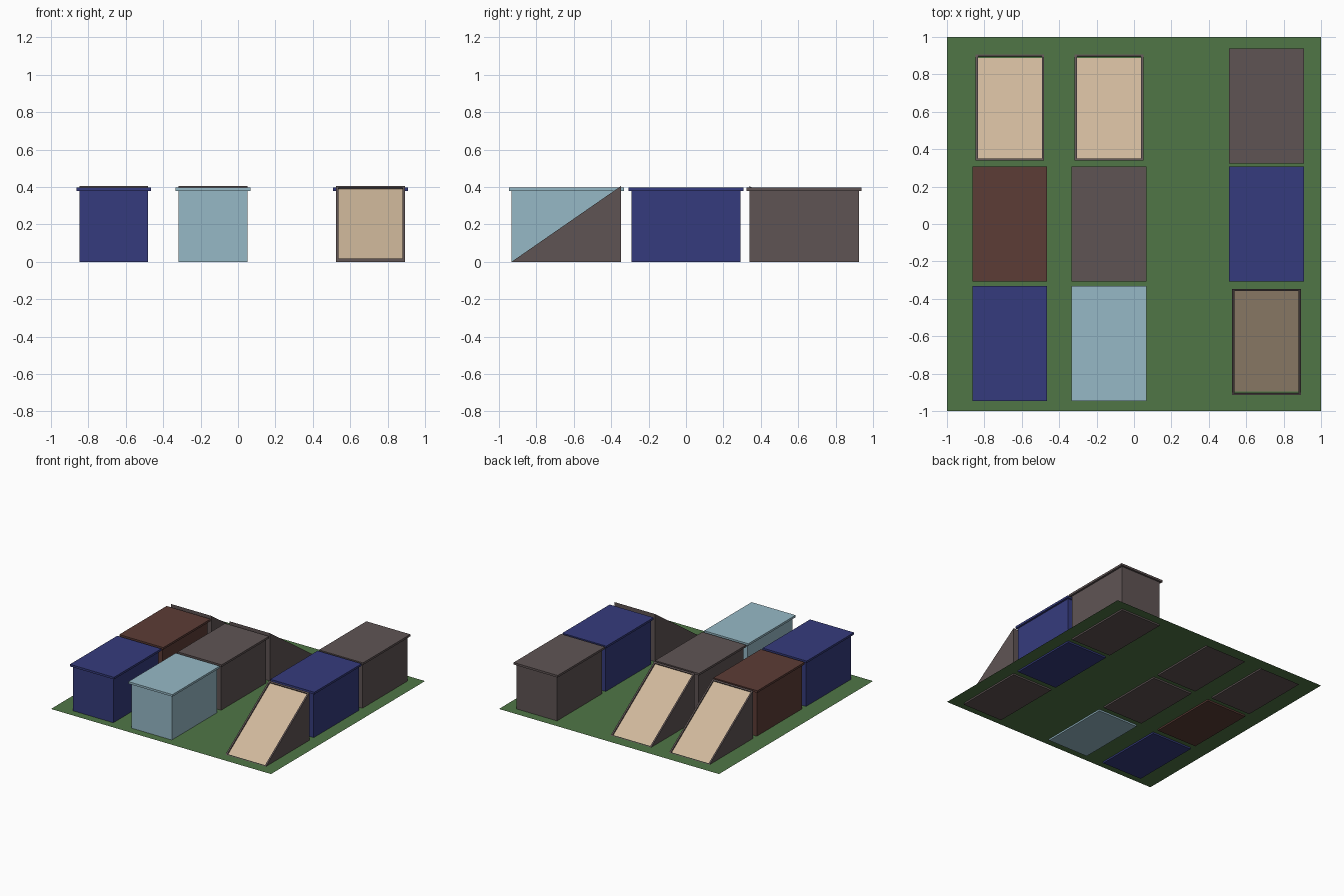
import bpy, bmesh, math
from mathutils import Vector

if "Cube" in bpy.data.objects:
    bpy.data.objects.remove(bpy.data.objects["Cube"])


def material(name, rgb):
    lin = [((c / 255 + 0.055) / 1.055) ** 2.4 for c in rgb]
    m = bpy.data.materials.new(name)
    m.diffuse_color = (*lin, 1)
    m.use_nodes = True
    m.node_tree.nodes["Principled BSDF"].inputs["Base Color"].default_value = m.diffuse_color
    return m


BROWN = material("grey brown", (95, 84, 84))
RED = material("dark red brown", (92, 60, 54))
NAVY = material("navy blue", (53, 59, 125))
SKY = material("pale blue", (150, 185, 198))
TAN = material("tan", (207, 184, 155))
GREEN = material("grass green", (80, 118, 70))


def finish(name, bm, *mats):
    bmesh.ops.recalc_face_normals(bm, faces=bm.faces)
    me = bpy.data.meshes.new(name)
    bm.to_mesh(me)
    bm.free()
    for m in mats:
        me.materials.append(m)
    ob = bpy.data.objects.new(name, me)
    bpy.context.collection.objects.link(ob)
    return ob


def box(name, x, y, z0, z1, sx, sy, mat):
    bm = bmesh.new()
    bmesh.ops.create_cube(bm, size=1)
    for v in bm.verts:
        v.co = (x + v.co.x * sx, y + v.co.y * sy, z0 + (v.co.z + 0.5) * (z1 - z0))
    finish(name, bm, mat)


W, L, PEAK = 0.368, 0.585, 0.405


def block(name, x, y, mat):
    # plain body with a thin overhanging lid
    box(name + "_body", x, y, 0, 0.38, W, L, mat)
    box(name + "_lid", x, y, 0.379, 0.396, 0.4, 0.615, mat)


def ramp(name, x, y, turn):
    # triangular prism rising towards +y, sloped face recessed as a tan panel
    bm = bmesh.new()
    profile = [(-L / 2, 0), (L / 2, 0), (L / 2, PEAK)]
    side = bm.faces.new([bm.verts.new((-W / 2, py, pz)) for py, pz in profile])
    ext = bmesh.ops.extrude_face_region(bm, geom=[side], use_keep_orig=True)
    bmesh.ops.translate(bm, vec=(W, 0, 0),
                        verts=[g for g in ext["geom"] if isinstance(g, bmesh.types.BMVert)])
    bmesh.ops.recalc_face_normals(bm, faces=bm.faces)
    slope = next(f for f in bm.faces if f.normal.z > 0.1)
    bmesh.ops.inset_individual(bm, faces=[slope], thickness=0.018)
    up = Vector((0, L, PEAK)).normalized()
    for v in slope.verts:
        if v.co.z < PEAK / 2:
            v.co += up * 0.018          # wider border at the foot
    bmesh.ops.inset_individual(bm, faces=[slope], thickness=0, depth=-0.01)
    slope.material_index = 1
    ob = finish(name, bm, BROWN, TAN)
    ob.location = (x, y, 0)
    ob.rotation_euler.z = turn


# lawn: a single sheet just above the block bases
bm = bmesh.new()
bmesh.ops.create_grid(bm, x_segments=1, y_segments=1, size=1)
finish("lawn", bm, GREEN).location.z = 0.013

# three by three layout, front row first; None marks a ramp
XS = (-0.664, -0.133, 0.709)
YS = (-0.64, 0.0, 0.632)
LAYOUT = ((NAVY, SKY, None), (RED, BROWN, NAVY), (None, None, BROWN))
for y, row, rname in zip(YS, LAYOUT, ("front", "middle", "back")):
    for x, mat, cname in zip(XS, row, ("left", "centre", "right")):
        if mat:
            block(f"{rname}_{cname}_block", x, y, mat)
        else:
            ramp(f"{rname}_{cname}_ramp", x, y, math.pi if y > 0 else 0)
